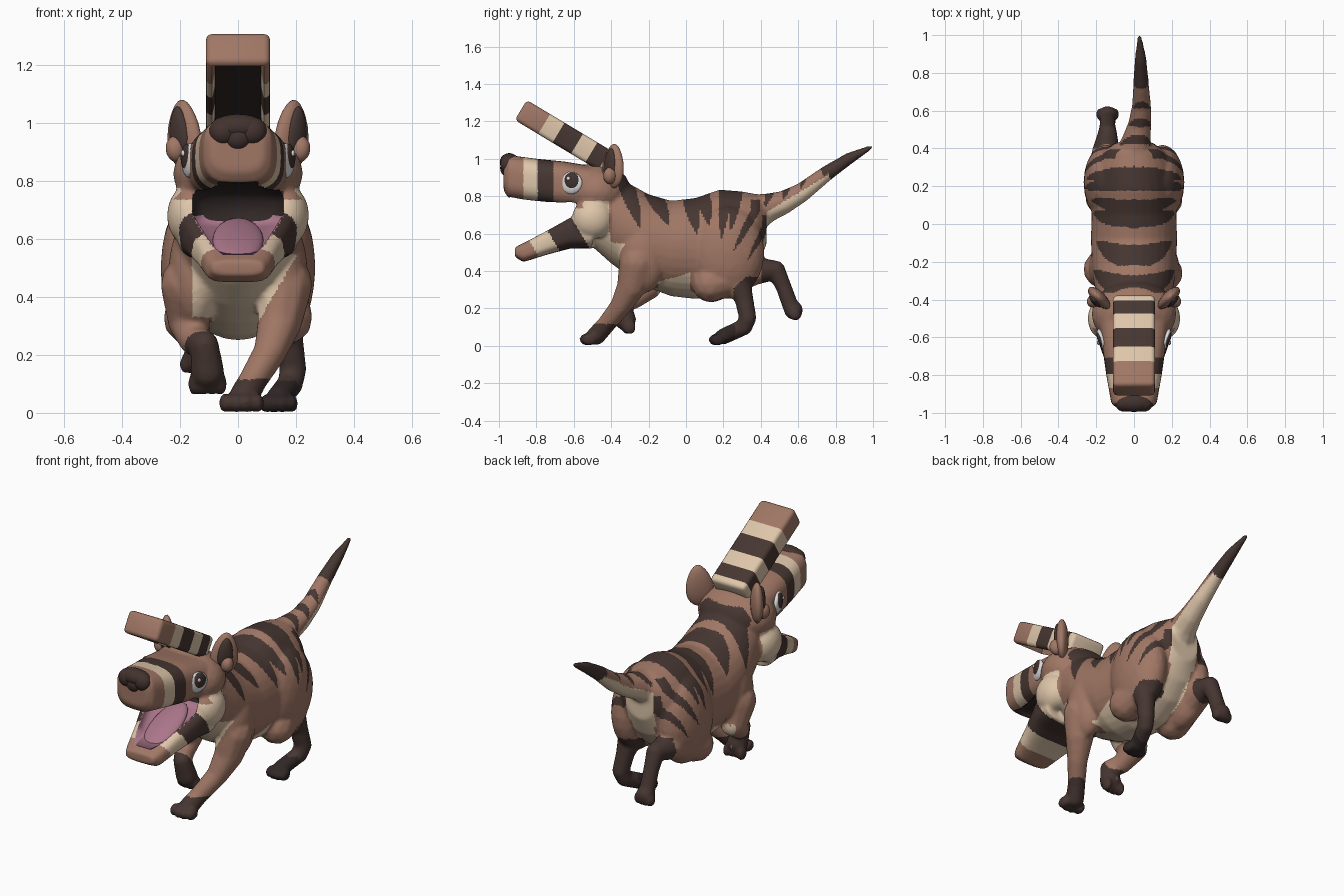
import bpy, bmesh, math
from mathutils import Vector, Matrix
from mathutils.bvhtree import BVHTree

if "Cube" in bpy.data.objects:
    bpy.data.objects.remove(bpy.data.objects["Cube"])


def lin(c):
    c /= 255
    return c / 12.92 if c <= 0.04045 * 255 / 255 else ((c + 0.055) / 1.055) ** 2.4


MATS = {}
for name, rgb in {"brown_fur": (160, 119, 101), "dark_fur": (70, 54, 49), "cream_fur": (222, 198, 170),
                  "near_black": (48, 39, 38), "tongue_pink": (170, 118, 138), "eye_white": (222, 222, 222),
                  "nose_dark": (66, 50, 46)}.items():
    m = bpy.data.materials.new(name)
    m.diffuse_color = (*[lin(c) for c in rgb], 1)
    m.use_nodes = True
    m.node_tree.nodes["Principled BSDF"].inputs["Base Color"].default_value = m.diffuse_color
    MATS[name] = m
BROWN, DARK, CREAM, BLACK, PINK = range(5)


def ball(bm, loc, radii, rot=None, sub=3):
    m = Matrix.Translation(loc) @ (rot or Matrix()) @ Matrix.Diagonal((*radii, 1))
    return bmesh.ops.create_icosphere(bm, subdivisions=sub, radius=1, matrix=m)


def limb(bm, pts, steps=8):
    # chain of overlapping balls along (x, y, z, radius) points
    for a, b in zip(pts, pts[1:]):
        for i in range(steps + 1):
            p = Vector(a).lerp(Vector(b), i / steps)
            ball(bm, p[:3], (p[3],) * 3, sub=2)


def loft(bm, sections, power=2.0, n=32):
    # superellipse rings (y, z centre, half width, half height) along y
    rings = []
    for y, zc, rx, rz in sections:
        ring = []
        for i in range(n):
            a = 2 * math.pi * i / n
            c, s = math.cos(a), math.sin(a)
            ring.append(bm.verts.new((rx * math.copysign(abs(c) ** (2 / power), c), y,
                                      zc + rz * math.copysign(abs(s) ** (2 / power), s))))
        rings.append(ring)
    for r, q in zip(rings, rings[1:]):
        for i in range(n):
            bm.faces.new((r[i], r[(i + 1) % n], q[(i + 1) % n], q[i]))
    bm.faces.new(rings[0][::-1])
    bm.faces.new(rings[-1])


def spans(rows):
    # (y, top, bottom, half width) to loft sections
    return [(y, (t + b) / 2, w, (t - b) / 2) for y, t, b, w in rows]


def finish(bm, name, mats):
    bmesh.ops.recalc_face_normals(bm, faces=bm.faces)
    me = bpy.data.meshes.new(name)
    bm.to_mesh(me)
    bm.free()
    ob = bpy.data.objects.new(name, me)
    bpy.context.collection.objects.link(ob)
    for m in mats:
        me.materials.append(MATS[m])
    for p in me.polygons:
        p.use_smooth = True
    return ob


def apply(ob, kind, **kw):
    md = ob.modifiers.new(kind, kind)
    for k, v in kw.items():
        setattr(md, k, v)
    bpy.context.view_layer.objects.active = ob
    bpy.ops.object.modifier_apply(modifier=md.name)


# torso and neck
bm = bmesh.new()
loft(bm, [(-.49, .70, .15, .18), (-.4, .68, .195, .24), (-.3, .615, .215, .25), (-.2, .56, .225, .25),
          (-.08, .52, .228, .255), (.05, .52, .225, .27), (.18, .55, .225, .285), (.3, .58, .21, .245),
          (.38, .62, .17, .19), (.43, .66, .1, .12)])
# skull, muzzle, lower jaw and cheeks
ball(bm, (0, -.475, .825), (.225, .18, .155))
loft(bm, spans([(-.975, .98, .83, .09), (-.95, 1.02, .79, .12), (-.8, 1.0, .765, .147),
                (-.65, .985, .74, .168), (-.5, .96, .74, .185)]), 3)
loft(bm, spans([(-.915, .525, .475, .09), (-.87, .55, .447, .112), (-.75, .62, .485, .145),
                (-.62, .7, .52, .19), (-.5, .73, .52, .21)]), 3.5)
for s in (-1, 1):
    ball(bm, (s * .16, -.5, .68), (.085, .11, .11))
    ball(bm, (s * .15, .22, .5), (.117, .2, .25))       # thigh
    ball(bm, (s * .15, -.23, .48), (.09, .13, .2))      # shoulder
# tail
limb(bm, [(0, .34, .70, .11), (.01, .43, .735, .08), (.03, .52, .765, .064), (.04, .62, .82, .053),
          (.037, .75, .92, .043), (.035, .87, 1.0, .033), (.03, .985, 1.06, .014)])
# front legs: one reaching, one lifted
limb(bm, [(.16, -.26, .44, .1), (.145, -.29, .32, .08), (.11, -.35, .21, .058), (.05, -.43, .11, .05),
          (.02, -.48, .055, .053)])
limb(bm, [(-.17, -.24, .44, .1), (-.17, -.2, .32, .075), (-.15, -.28, .25, .055), (-.115, -.35, .235, .05),
          (-.105, -.325, .14, .06)])
# hind legs: one planted, one kicked back
limb(bm, [(.16, .13, .33, .1), (.16, .27, .36, .075), (.175, .31, .25, .052), (.19, .33, .15, .048),
          (.18, .31, .1, .046), (.14, .2, .05, .045)])
limb(bm, [(-.16, .14, .33, .1), (-.15, .36, .4, .08), (-.14, .48, .405, .052), (-.14, .52, .32, .044),
          (-.14, .56, .21, .045), (-.14, .575, .19, .052)])
# toes
for i in range(4):
    t = i - 1.5
    ball(bm, (.012 + t * .036, -.535 + abs(t) * .012, .034), (.024, .042, .034))
    ball(bm, (-.105 + t * .03, -.315 + abs(t) * .008, .1), (.022, .036, .04))
    ball(bm, (.14 + t * .03, .155 + abs(t) * .01, .032), (.022, .04, .032))
    ball(bm, (-.14 + t * .026, .59 - abs(t) * .006, .168), (.022, .032, .034))
body = finish(bm, "body", ["brown_fur", "dark_fur", "cream_fur", "near_black", "tongue_pink"])
apply(body, 'REMESH', mode='VOXEL', voxel_size=.0095)
apply(body, 'SMOOTH', factor=.5, iterations=7)

# open mouth cutter
bm = bmesh.new()
loft(bm, spans([(-.945, .81, .68, .075), (-.875, .805, .54, .08), (-.75, .80, .555, .112),
                (-.62, .79, .61, .155), (-.52, .77, .64, .165), (-.46, .74, .66, .12)]), 4)
cutter = finish(bm, "mouth_cutter", ["near_black"])
cutter.hide_render = True
apply(body, 'BOOLEAN', object=cutter, operation='DIFFERENCE', solver='EXACT')
tree = BVHTree.FromPolygons([v.co for v in cutter.data.vertices], [p.vertices[:] for p in cutter.data.polygons])
bpy.data.objects.remove(cutter)

# back stripes: (y at top, y at bottom, top z, bottom z, half width)
STRIPES = [(-.32, -.24, .86, .62, .045), (-.17, -.09, .80, .64, .05), (.02, .06, .79, .59, .042),
           (.09, .125, .8, .64, .04), (.21, .19, .83, .57, .035), (.27, .24, .83, .61, .035),
           (.37, .25, .72, .5, .026), (.43, .33, .64, .46, .022), (.45, .42, .82, .74, .022),
           (.54, .52, .86, .78, .022), (.64, .61, .92, .83, .016)]


def fur(c, n):
    x, y, z = c
    ax = abs(x)
    hit = tree.find_nearest(c, .004)
    if hit[0] is not None and ax < .17 and -.95 < y < -.44:     # mouth lining
        return PINK if z < .68 and (n.z > .1 or y > -.8) else BLACK
    if y < -.55 and z > .735:                                   # muzzle bands
        return CREAM if -.87 < y < -.79 else DARK if -.79 < y < -.71 else BROWN
    if y < -.5 and z > .44 and y + (z - .58) * .6 < -.55:       # jaw bands across its length
        u = y + (z - .58) * .6
        return BROWN if u < -.85 else CREAM if u < -.72 else DARK
    if y < -.3 and x > -.06 and z < .115 or x < 0 and y < -.27 and z < .2 + max(0, -.3 - y) * 1.5:
        return DARK                                             # front paws
    if x > .05 and .09 < y < .265 and z < .11:
        return BLACK                                            # planted hind foot
    if x > .05 and y > .11 and z < .2 or x > .05 and y > .255 and z < min(.37, .05 + y):
        return DARK                                             # planted hind leg
    if x < -.05 and y > .4 and z < .47:
        return DARK                                             # kicked hind leg
    if y > .73 - (z - .92) * .5 + (0 if n.z > 0 else .03):
        return DARK                                             # tail tip
    if y > .4 and z < .715 + (y - .43) * .6 and n.z < .1 and ax < .09 and z > .42:
        return CREAM                                            # under tail and rump
    if y < -.41 + max(0, .6 - z) * .25 and z < .775 and z > .47:
        return CREAM                                            # throat and cheeks
    lo, hi = (-.16 if z > .33 else -.09), .05 + (z - .28) * .58
    if y < -.15 and lo < x < hi and .24 < z < .55 and n.y < -.1 and y > -.45:
        return CREAM                                            # chest
    if -.15 < y < .09 and z < .385 + y * .3 and n.z < .1 and not (y > .02 and ax > .12) \
            or (-.2 < y < .4 and ax < .07 and n.z < -.3):
        return CREAM                                            # belly
    for y0, y1, z0, z1, w in STRIPES:
        t = max(0, (z0 - z) / (z0 - z1))
        if t < 1 and z < z0 + .06 and abs(y - y0 - (y1 - y0) * t) < w * (1 - t * t):
            return DARK
    return BROWN


for p in body.data.polygons:
    p.use_smooth = True
    p.material_index = fur(p.center, p.normal)

# raised striped upper plate with hollow underside
bm = bmesh.new()
L = .56
bmesh.ops.create_cube(bm, size=1, matrix=Matrix.Diagonal((.222, L, .125, 1)))
bmesh.ops.bevel(bm, geom=bm.edges[:], offset=.022, segments=3, profile=.5, affect='EDGES')
under = [f for f in bm.faces if f.normal.z < -.99]
bmesh.ops.inset_region(bm, faces=under, thickness=.014)
bmesh.ops.translate(bm, verts=list({v for f in under for v in f.verts}), vec=(0, 0, .05))
cuts = [-.135, -.045, .07, .16, .24]
for y in cuts:
    bmesh.ops.bisect_plane(bm, geom=bm.verts[:] + bm.edges[:] + bm.faces[:], plane_co=(0, y, 0), plane_no=(0, 1, 0))
for f in bm.faces:
    c = f.calc_center_median()
    k = sum(c.y > y for y in cuts)
    hollow = c.z < 0 and abs(c.x) < .077 and abs(c.y) < L / 2 - .033
    f.material_index = 3 if hollow else [0, 2, 1, 2, 1, 2][k]
bmesh.ops.transform(bm, verts=bm.verts, matrix=Matrix.Translation((0, -.643, 1.116)) @ Matrix.Rotation(math.radians(-31), 4, 'X'))
plate = finish(bm, "raised_snout_plate", ["brown_fur", "dark_fur", "cream_fur", "near_black"])
bpy.context.view_layer.objects.active = plate
plate.select_set(True)
bpy.ops.object.shade_smooth_by_angle(angle=math.radians(35))

# nose with two nostril lobes
bm = bmesh.new()
ball(bm, (0, -.945, .985), (.095, .05, .045))
for s in (-1, 1):
    ball(bm, (s * .05, -.95, .97), (.05, .044, .05))
ball(bm, (0, -.952, .95), (.05, .042, .048))
finish(bm, "nose", ["nose_dark"])

# tongue
bm = bmesh.new()
ball(bm, (0, -.67, .595), (.088, .18, .028), Matrix.Rotation(math.radians(24), 4, 'X'))
finish(bm, "tongue", ["tongue_pink"])

# ears and eyes on both sides
for s, side in ((1, "left"), (-1, "right")):
    def part(name, mat, loc, radii, rot, taper=0):
        bm = bmesh.new()
        ball(bm, (0, 0, 0), radii)
        for v in bm.verts:
            v.co.x *= 1 - taper * v.co.z / radii[2]
        bmesh.ops.transform(bm, verts=bm.verts, matrix=Matrix.Translation((s * loc[0], loc[1], loc[2])) @ rot)
        finish(bm, side + "_" + name, [mat])
    turn = Matrix.Rotation(math.radians(45 * s), 4, 'Z') @ Matrix.Rotation(math.radians(6 * s), 4, 'Y')
    part("ear", "brown_fur", (.186, -.39, .96), (.074, .034, .12), turn, .25)
    part("ear_lobe", "brown_fur", (.212, -.405, .91), (.034, .04, .046), turn)
    part("inner_ear", "dark_fur", (.203, -.406, .972), (.042, .022, .085), turn, .25)
    look = Matrix.Rotation(math.radians(-20 * s), 4, 'Z')
    part("eye_white", "eye_white", (.167, -.615, .87), (.02, .064, .06), look)
    part("iris", "nose_dark", (.176, -.612, .88), (.017, .044, .047), look)
    part("eye_glint", "eye_white", (.19, -.63, .895), (.006, .011, .011), look)
